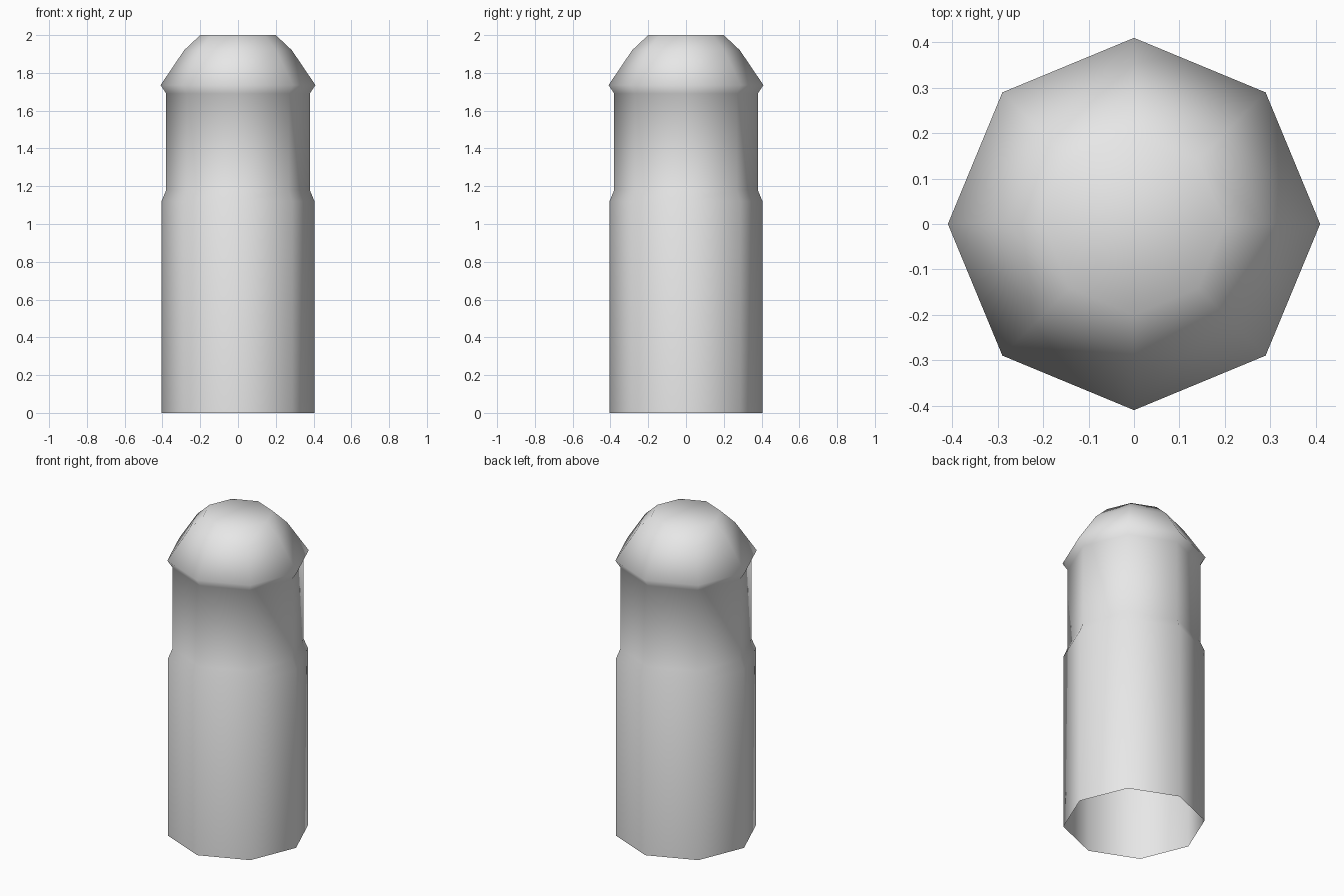
import bpy
import bmesh
import math

cube = bpy.data.objects.get("Cube")
if cube:
    bpy.data.objects.remove(cube, do_unlink=True)

SIDES = 8

# One plain grey
grey = bpy.data.materials.new("light_grey")
grey.use_nodes = True
colour = (0.8, 0.8, 0.8, 1)
grey.diffuse_color = colour
grey.node_tree.nodes["Principled BSDF"].inputs["Base Color"].default_value = colour

# Radius and height: straight base, recessed neck, flared rim, domed tip
profile = [(0.405, 0), (0.405, 1.12), (0.38, 1.18), (0.38, 1.69),
           (0.41, 1.735), (0.285, 1.92), (0.2, 2)]


def ring(bm, radius, z):
    angles = [2 * math.pi * i / SIDES for i in range(SIDES)]
    return [bm.verts.new((radius * math.cos(a), radius * math.sin(a), z)) for a in angles]


# Octagonal shell, open at the bottom and closed by a flat tip
bm = bmesh.new()
rings = [ring(bm, r, z) for r, z in profile]
for low, high in zip(rings, rings[1:]):
    for i in range(SIDES):
        j = (i + 1) % SIDES
        bm.faces.new((low[i], low[j], high[j], high[i]))
bm.faces.new(rings[-1])
for face in bm.faces:
    face.smooth = True

mesh = bpy.data.meshes.new("capped_shell")
bm.to_mesh(mesh)
bm.free()
mesh.materials.append(grey)
shell = bpy.data.objects.new("capped_shell", mesh)
bpy.context.collection.objects.link(shell)
